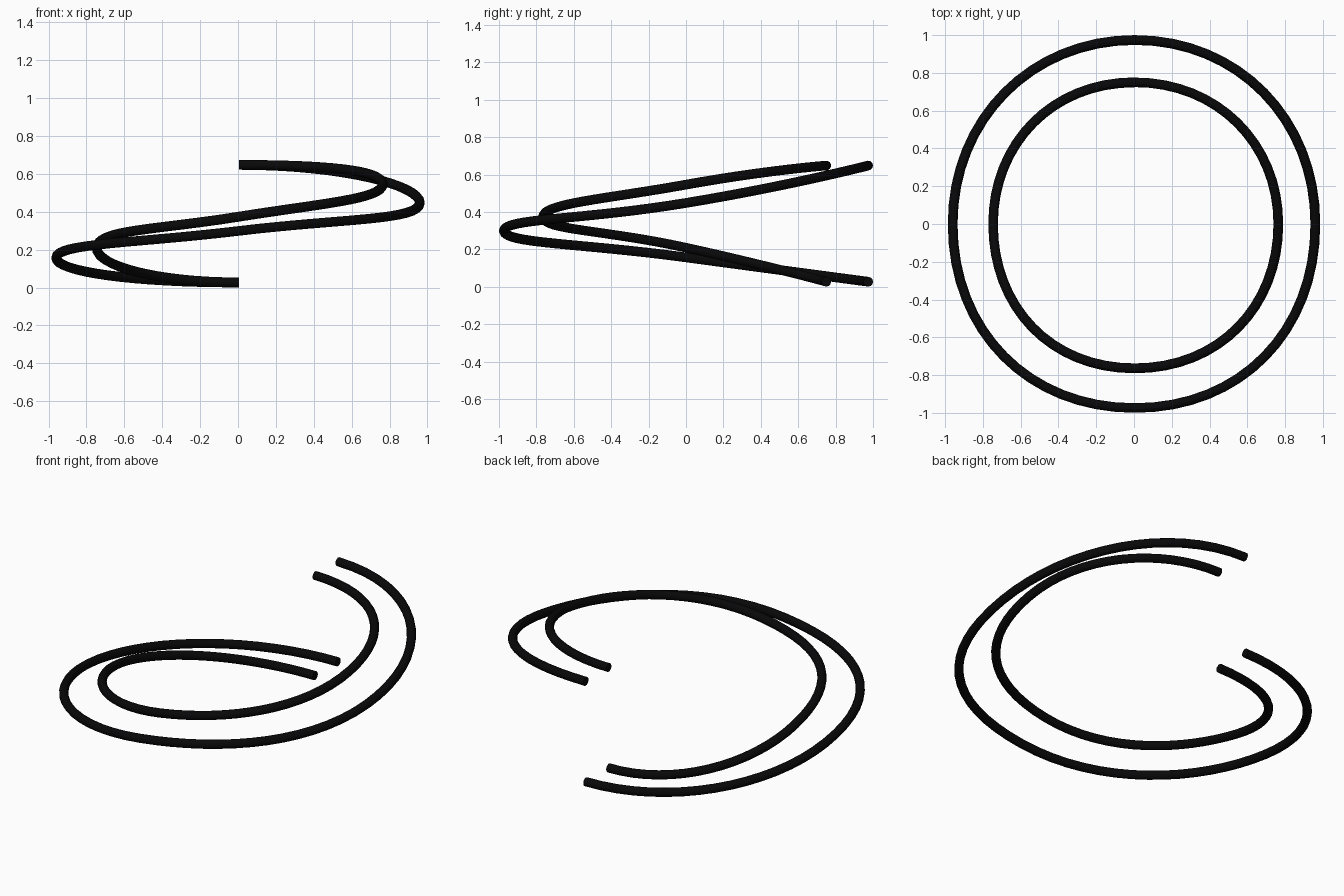
import bpy

cube = bpy.data.objects.get("Cube")
if cube:
    bpy.data.objects.remove(cube, do_unlink=True)

TUBE = 0.026
BOTTOM, TOP = 0.027, 0.648

black = bpy.data.materials.new("rail_black")
black.use_nodes = True
colour = (0.0025, 0.0025, 0.003, 1)
black.diffuse_color = colour
black.node_tree.nodes["Principled BSDF"].inputs["Base Color"].default_value = colour


def rail(name, points):
    """One rising turn; each point is (position, travel direction, handle lengths in and out)."""
    curve = bpy.data.curves.new(name, 'CURVE')
    curve.dimensions = '3D'
    curve.resolution_u = 16
    curve.bevel_depth = TUBE
    curve.bevel_resolution = 4
    curve.use_fill_caps = True
    spline = curve.splines.new('BEZIER')
    spline.bezier_points.add(len(points) - 1)
    for bp, (co, way, before, after) in zip(spline.bezier_points, points):
        bp.handle_left_type = bp.handle_right_type = 'FREE'
        bp.co = co
        bp.handle_left = [c - w * before for c, w in zip(co, way)]
        bp.handle_right = [c + w * after for c, w in zip(co, way)]
    curve.materials.append(black)
    obj = bpy.data.objects.new(name, curve)
    bpy.context.collection.objects.link(obj)
    # Turn the swept tube into a smooth mesh
    bpy.ops.object.select_all(action='DESELECT')
    obj.select_set(True)
    bpy.context.view_layer.objects.active = obj
    bpy.ops.object.convert(target='MESH')
    bpy.ops.object.shade_smooth_by_angle()


def turn(name, back, front, left, right, heights, slopes):
    """Quarter-turn points: back, -x side, front, +x side, back again."""
    kb, kf = 0.57, 0.585    # the front half is slightly fuller than the back
    z1, z2, z3 = heights
    s1, s2, s3 = slopes
    rail(name, [
        ((0.004, back, BOTTOM), (-1, 0, 0), kb * right, kb * right),
        ((left, 0, z1), (0, -1, s1), kb * back, kf * back),
        ((0.004, front, z2), (1, 0, s2), kf * right, kf * right),
        ((right, 0, z3), (0, 1, s3), kf * back, kb * back),
        ((0.004, back, TOP), (-1, 0, 0), kb * right, kb * right),
    ])


# Outer and inner rails
turn("outer_rail", 0.974, -0.974, -0.96, 0.96, (0.157, 0.299, 0.448), (0.135, 0.12, 0.165))
turn("inner_rail", 0.75, -0.764, -0.746, 0.764, (0.209, 0.374, 0.546), (0.22, 0.16, 0.18))
